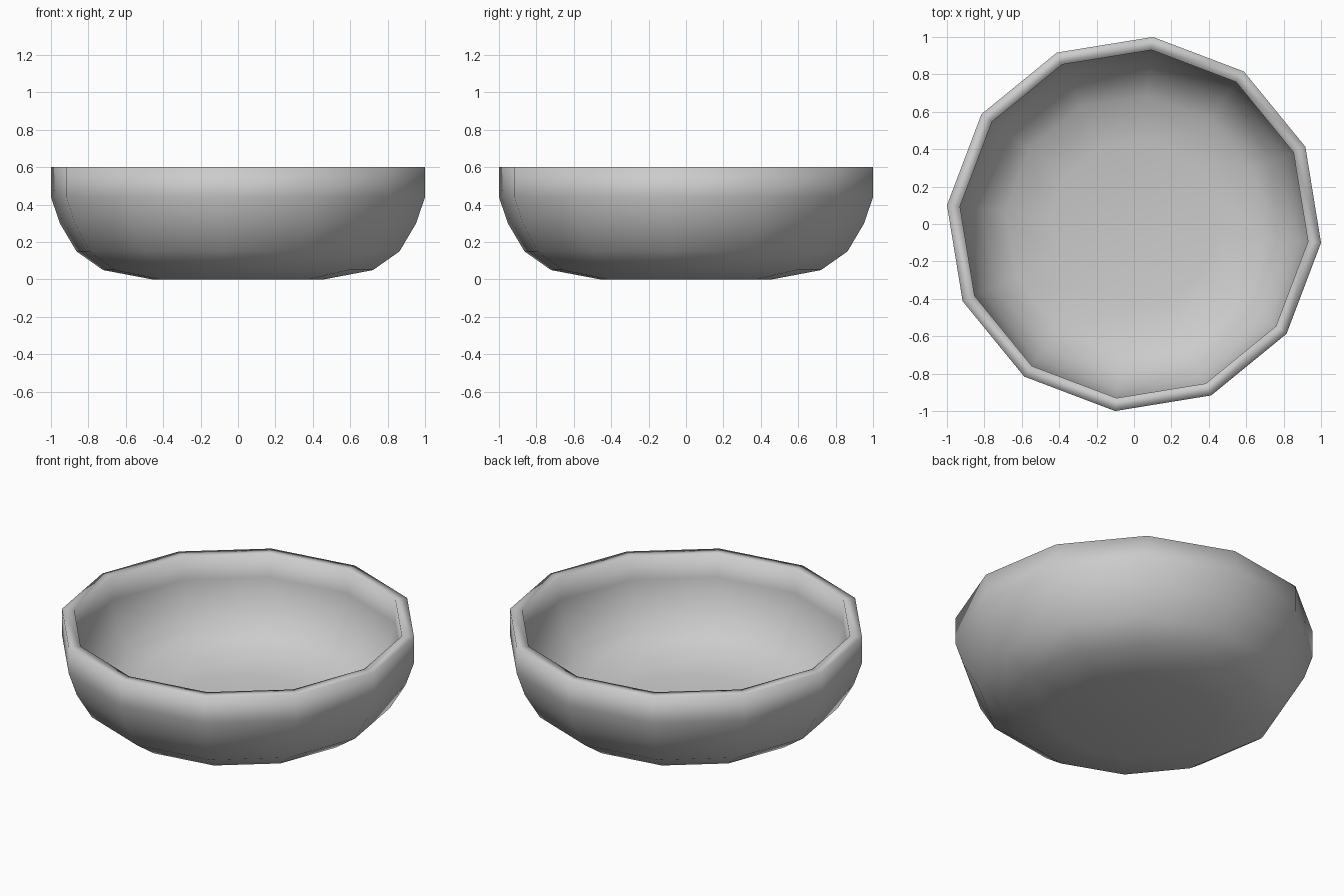
import bpy, bmesh, math

if "Cube" in bpy.data.objects:
    bpy.data.objects.remove(bpy.data.objects["Cube"])

SIDES = 12
TURN = math.radians(-5.75)

# Closed wall section (radius, height): outside from foot to rim, then down the inside
profile = [(0.46, 0.0), (0.725, 0.05), (0.868, 0.15), (0.957, 0.30), (1.005, 0.44), (1.005, 0.60),
           (0.935, 0.60), (0.935, 0.455), (0.89, 0.325), (0.815, 0.20), (0.69, 0.115), (0.45, 0.07)]

bm = bmesh.new()
rings = []
for r, z in profile:
    rings.append([bm.verts.new((r * math.cos(TURN + 2 * math.pi * i / SIDES),
                                r * math.sin(TURN + 2 * math.pi * i / SIDES), z))
                  for i in range(SIDES)])

# Walls
for a, b in zip(rings, rings[1:]):
    for i in range(SIDES):
        j = (i + 1) % SIDES
        bm.faces.new((a[i], a[j], b[j], b[i]))

# Underside and inner floor
bm.faces.new(rings[0][::-1])
bm.faces.new(rings[-1])
bmesh.ops.recalc_face_normals(bm, faces=bm.faces)
for f in bm.faces:
    f.smooth = True

mesh = bpy.data.meshes.new("bowl")
bm.to_mesh(mesh)
bm.free()
bpy.context.collection.objects.link(bpy.data.objects.new("bowl", mesh))
